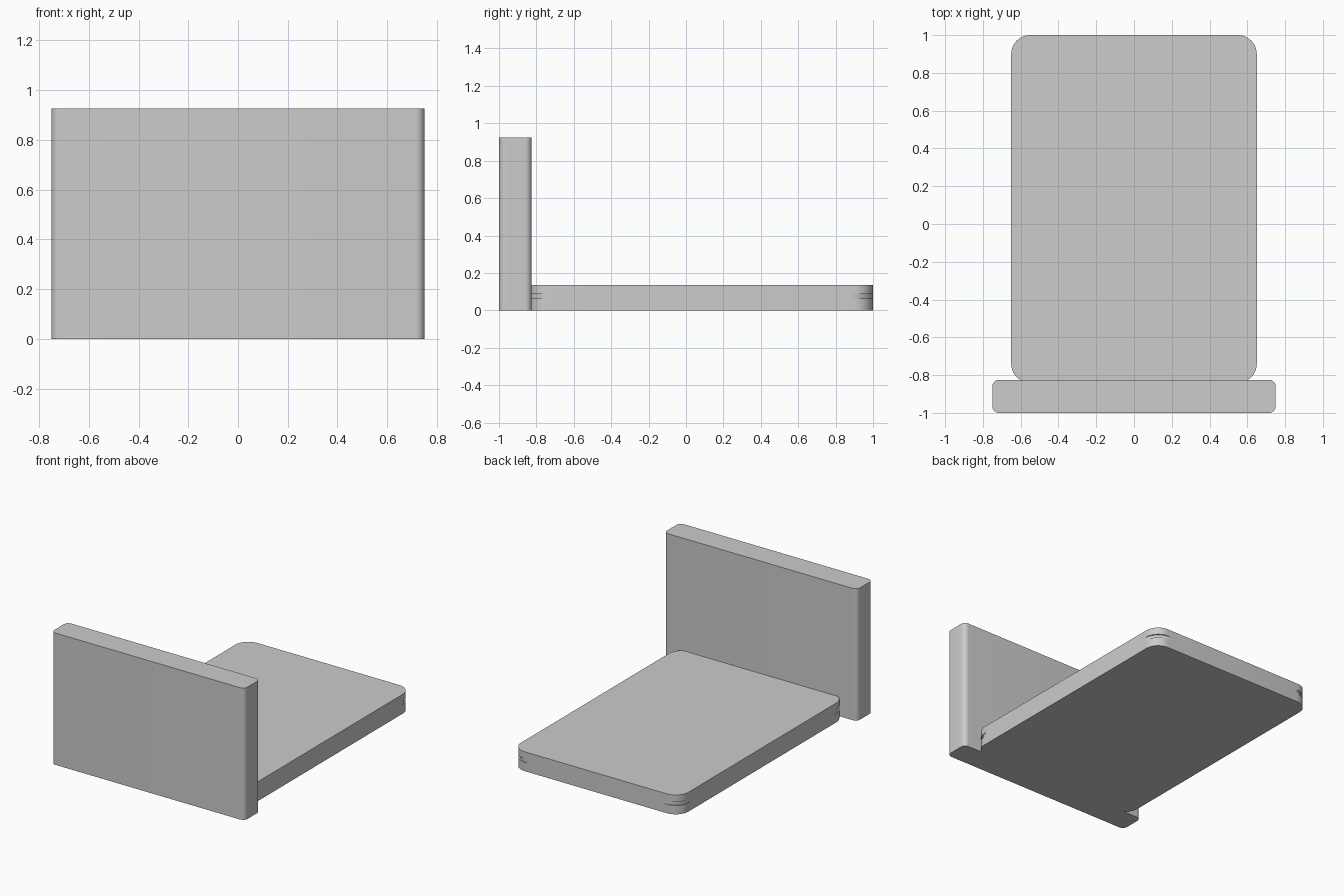
import bpy, bmesh
from math import sin, cos, pi, radians

cube = bpy.data.objects.get("Cube")
if cube:
    bpy.data.objects.remove(cube, do_unlink=True)

grey = bpy.data.materials.new("light_grey")
grey.use_nodes = True
colour = (0.604, 0.604, 0.604, 1)
grey.diffuse_color = colour
grey.node_tree.nodes["Principled BSDF"].inputs["Base Color"].default_value = colour


def rounded_slab(name, half_width, y0, y1, z0, z1, radius, steps=10):
    """Upright slab whose plan is a rectangle with rounded corners."""
    bm = bmesh.new()
    corners = [(half_width - radius, y1 - radius), (radius - half_width, y1 - radius),
               (radius - half_width, y0 + radius), (half_width - radius, y0 + radius)]
    ring = []
    for quarter, (cx, cy) in enumerate(corners):
        for i in range(steps + 1):
            a = (quarter + i / steps) * pi / 2
            ring.append(bm.verts.new((cx + radius * cos(a), cy + radius * sin(a), z0)))
    base = bm.faces.new(ring)
    top = bmesh.ops.extrude_face_region(bm, geom=[base])["geom"]
    bmesh.ops.translate(bm, vec=(0, 0, z1 - z0),
                        verts=[v for v in top if isinstance(v, bmesh.types.BMVert)])
    bmesh.ops.recalc_face_normals(bm, faces=bm.faces)
    mesh = bpy.data.meshes.new(name)
    bm.to_mesh(mesh)
    bm.free()
    mesh.materials.append(grey)
    obj = bpy.data.objects.new(name, mesh)
    bpy.context.collection.objects.link(obj)
    bpy.ops.object.select_all(action="DESELECT")
    obj.select_set(True)
    bpy.context.view_layer.objects.active = obj
    bpy.ops.object.shade_smooth_by_angle(angle=radians(30))
    return obj


# Upright board at the front
rounded_slab("headboard", 0.75, -1, -0.825, 0, 0.925, 0.035)

# Bed base and mattress, with a seam that dips in only at the corners
rounded_slab("bed_base", 0.65, -0.84, 1, 0, 0.062, 0.1)
rounded_slab("corner_seam", 0.65, -0.84, 1, 0.062, 0.086, 0.125)
rounded_slab("mattress", 0.65, -0.84, 1, 0.086, 0.136, 0.1)
